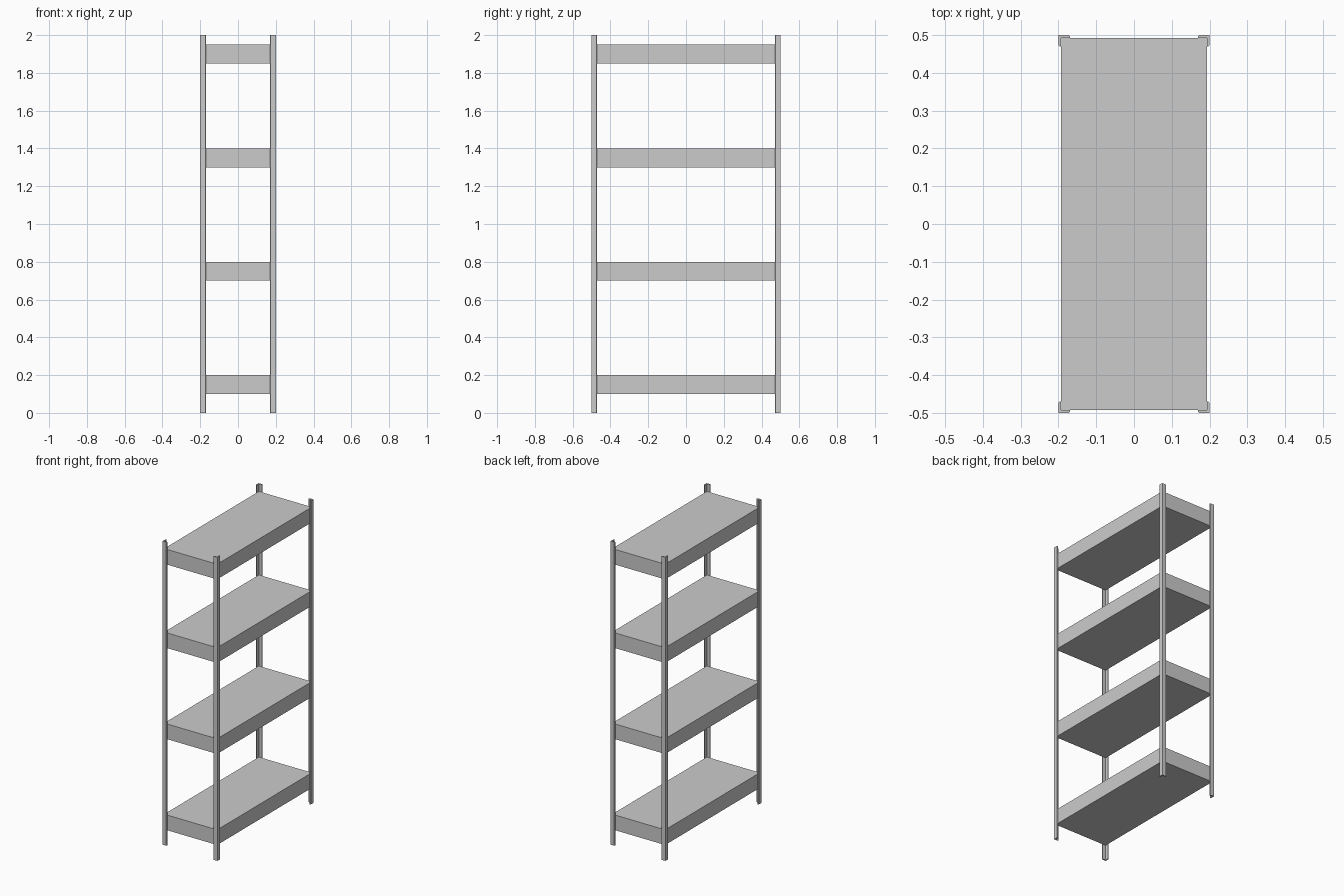
import bpy, bmesh

if "Cube" in bpy.data.objects:
    bpy.data.objects.remove(bpy.data.objects["Cube"])

W, D, H = 0.20, 0.50, 2.0   # half width, half depth, height
T, L, C = 0.007, 0.03, 0.003  # post thickness, leg length, bevelled tip

# L-shaped angle post profile, measured inward from the outer corner
PROFILE = [(0, 0), (L - C, 0), (L, C), (L, T), (T, T), (T, L), (C, L), (0, L - C)]


def make_object(name, bm):
    bmesh.ops.recalc_face_normals(bm, faces=bm.faces)
    mesh = bpy.data.meshes.new(name)
    bm.to_mesh(mesh)
    bm.free()
    obj = bpy.data.objects.new(name, mesh)
    bpy.context.collection.objects.link(obj)
    return obj


def post(name, sx, sy):
    bm = bmesh.new()
    verts = [bm.verts.new((sx * (W - u), sy * (D - v), 0)) for u, v in PROFILE]
    face = bm.faces.new(verts)
    ext = bmesh.ops.extrude_face_region(bm, geom=[face], use_keep_orig=True)
    top = [g for g in ext["geom"] if isinstance(g, bmesh.types.BMVert)]
    bmesh.ops.translate(bm, verts=top, vec=(0, 0, H))
    make_object(name, bm)


def shelf(name, z0, z1):
    bm = bmesh.new()
    bmesh.ops.create_cube(bm, size=1)
    bmesh.ops.scale(bm, verts=bm.verts, vec=(2 * (W - T), 2 * (D - T), z1 - z0))
    bmesh.ops.translate(bm, verts=bm.verts, vec=(0, 0, (z0 + z1) / 2))
    make_object(name, bm)


# Four corner posts
for sx, side in ((-1, "left"), (1, "right")):
    for sy, end in ((-1, "front"), (1, "back")):
        post(f"{end}_{side}_post", sx, sy)

# Four shelves
for i, z in enumerate((0.10, 0.70, 1.30, 1.85)):
    shelf(f"shelf_{i + 1}", z, z + 0.10)
